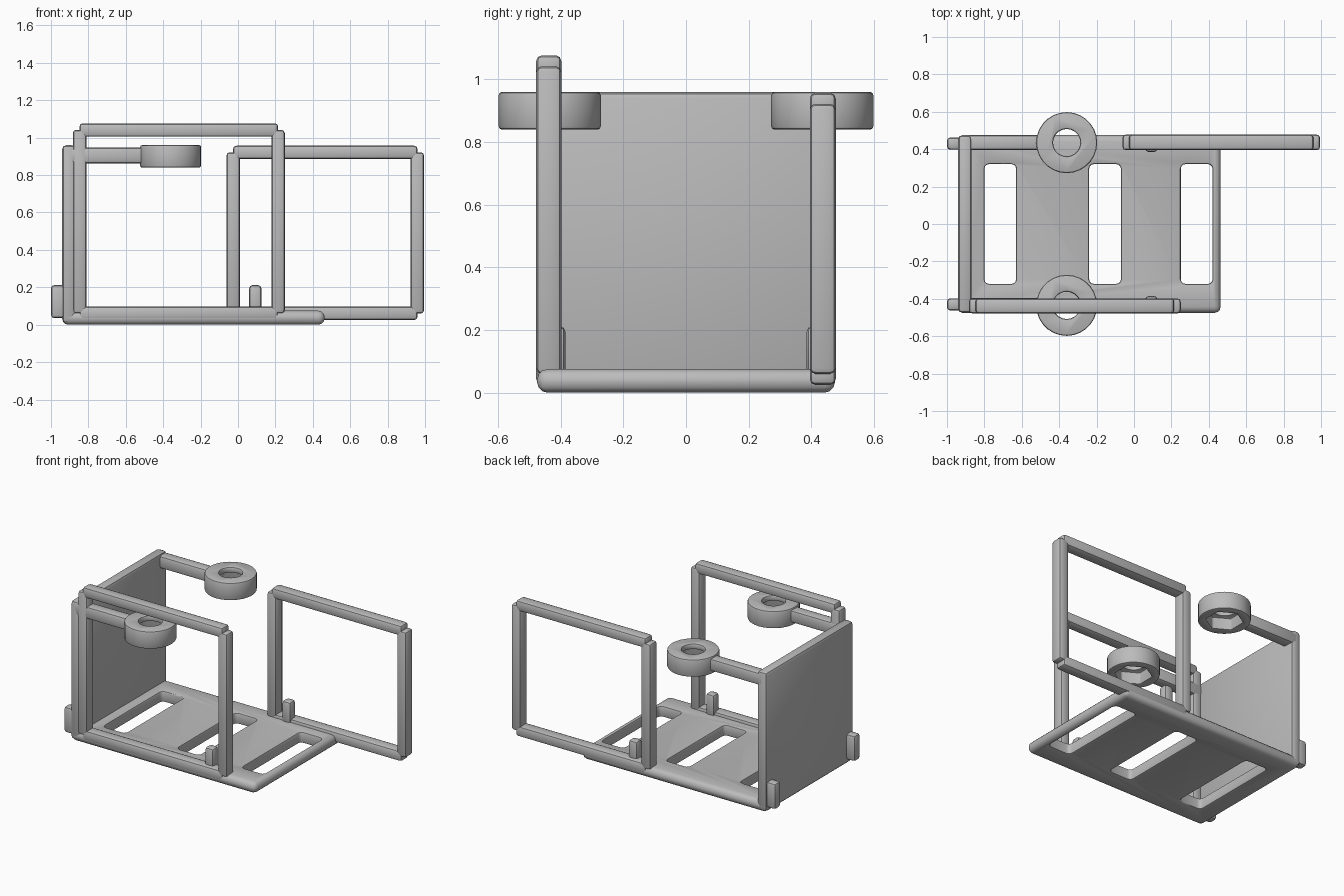
import bpy, bmesh, math
from mathutils import Vector, Matrix

cube = bpy.data.objects.get("Cube")
if cube:
    bpy.data.objects.remove(cube, do_unlink=True)

grey = bpy.data.materials.new("light_grey_plastic")
grey.use_nodes = True
COLOUR = (0.5, 0.5, 0.5, 1)
grey.diffuse_color = COLOUR
next(n for n in grey.node_tree.nodes if n.type == "BSDF_PRINCIPLED").inputs["Base Color"].default_value = COLOUR


def link(name, bm):
    mesh = bpy.data.meshes.new(name)
    bm.to_mesh(mesh)
    bm.free()
    mesh.materials.append(grey)
    obj = bpy.data.objects.new(name, mesh)
    bpy.context.collection.objects.link(obj)
    return obj


def box(name, x, y, z, round_by=0.018, segments=2, upright_only=False):
    """Box from (min, max) ranges with rounded edges."""
    bm = bmesh.new()
    bmesh.ops.create_cube(bm, size=1)
    size = Vector([r[1] - r[0] for r in (x, y, z)])
    centre = Vector([(r[1] + r[0]) / 2 for r in (x, y, z)])
    for v in bm.verts:
        v.co = v.co * size + centre
    edges = [e for e in bm.edges
             if not upright_only or abs(e.verts[0].co.z - e.verts[1].co.z) > 1e-4]
    bmesh.ops.bevel(bm, geom=edges, offset=round_by, segments=segments,
                    profile=0.5, affect="EDGES")
    return link(name, bm)


def cylinder(name, centre, radius, z, sides):
    bm = bmesh.new()
    place = Matrix.Translation((*centre, (z[0] + z[1]) / 2))
    bmesh.ops.create_cone(bm, cap_ends=True, segments=sides, radius1=radius,
                          radius2=radius, depth=z[1] - z[0], matrix=place)
    return link(name, bm)


def cut(obj, cutters, bevel):
    """Subtract the cutters, soften the rims, and keep the result as a mesh."""
    for c in cutters:
        mod = obj.modifiers.new("cut", "BOOLEAN")
        mod.operation, mod.solver, mod.object = "DIFFERENCE", "EXACT", c
        c.hide_render = True
    soft = obj.modifiers.new("soft_rim", "BEVEL")
    soft.width, soft.segments = bevel, 2
    soft.limit_method, soft.angle_limit = "ANGLE", math.radians(50)
    bpy.context.view_layer.update()
    graph = bpy.context.evaluated_depsgraph_get()
    mesh = bpy.data.meshes.new_from_object(obj.evaluated_get(graph))
    obj.modifiers.clear()
    obj.data = mesh
    for c in cutters:
        bpy.data.objects.remove(c, do_unlink=True)


def frame(name, x, y, z, t=0.072, step=0.035):
    """Rectangular frame of four bars whose ends stop short of the corners."""
    (x0, x1), (z0, z1) = x, z
    inner_z, inner_x = (z0 + step, z1 - step), (x0 + step, x1 - step)
    box(name + "_right_bar", (x0, x0 + t), y, inner_z)
    box(name + "_left_bar", (x1 - t, x1), y, inner_z)
    box(name + "_top_bar", inner_x, y, (z1 - t, z1))
    box(name + "_bottom_bar", inner_x, y, (z0, z0 + t))


# Slotted floor and end wall
floor = box("floor_plate", (-0.94, 0.463), (-0.475, 0.475), (0, 0.075), 0.033, 3)
slots = [box("slot_cutter", (c - 0.085, c + 0.085), (-0.32, 0.32), (-0.1, 0.2),
             0.025, 3, True) for c in (-0.715, -0.155, 0.335)]
cut(floor, slots, 0.01)
box("end_wall", (-0.94, -0.868), (-0.475, 0.475), (0.01, 0.96), 0.022)

# Side frames
frame("front_frame", (-0.883, 0.25), (-0.478, -0.398), (0.025, 1.077))
frame("back_frame", (-0.062, 0.995), (0.395, 0.478), (0.025, 0.957))

# Parts repeated on both sides
for side, s in (("front", -1), ("back", 1)):
    def span(a, b):
        return tuple(sorted((s * a, s * b)))
    box(side + "_arm", (-0.92, -0.49), span(0.395, 0.475), (0.862, 0.948))
    ring = cylinder(side + "_ring", (-0.36, s * 0.435), 0.163, (0.84, 0.96), 28)
    bore = cylinder("bore_cutter", (-0.36, s * 0.435), 0.073, (0.7, 1.1), 20)
    pocket = cylinder("pocket_cutter", (-0.36, s * 0.435), 0.115, (0.7, 0.92), 6)
    cut(ring, (bore, pocket), 0.01)
    box(side + "_peg", (0.06, 0.125), span(0.385, 0.45), (0.05, 0.212))
    box(side + "_end_tab", (-1.0, -0.92), span(0.397, 0.463), (0.035, 0.212))

# Smooth the rounded edges
bpy.ops.object.select_all(action="DESELECT")
for obj in bpy.context.scene.objects:
    if obj.type == "MESH" and grey.name in obj.data.materials:
        obj.select_set(True)
        bpy.context.view_layer.objects.active = obj
bpy.ops.object.shade_smooth_by_angle(angle=math.radians(35))
